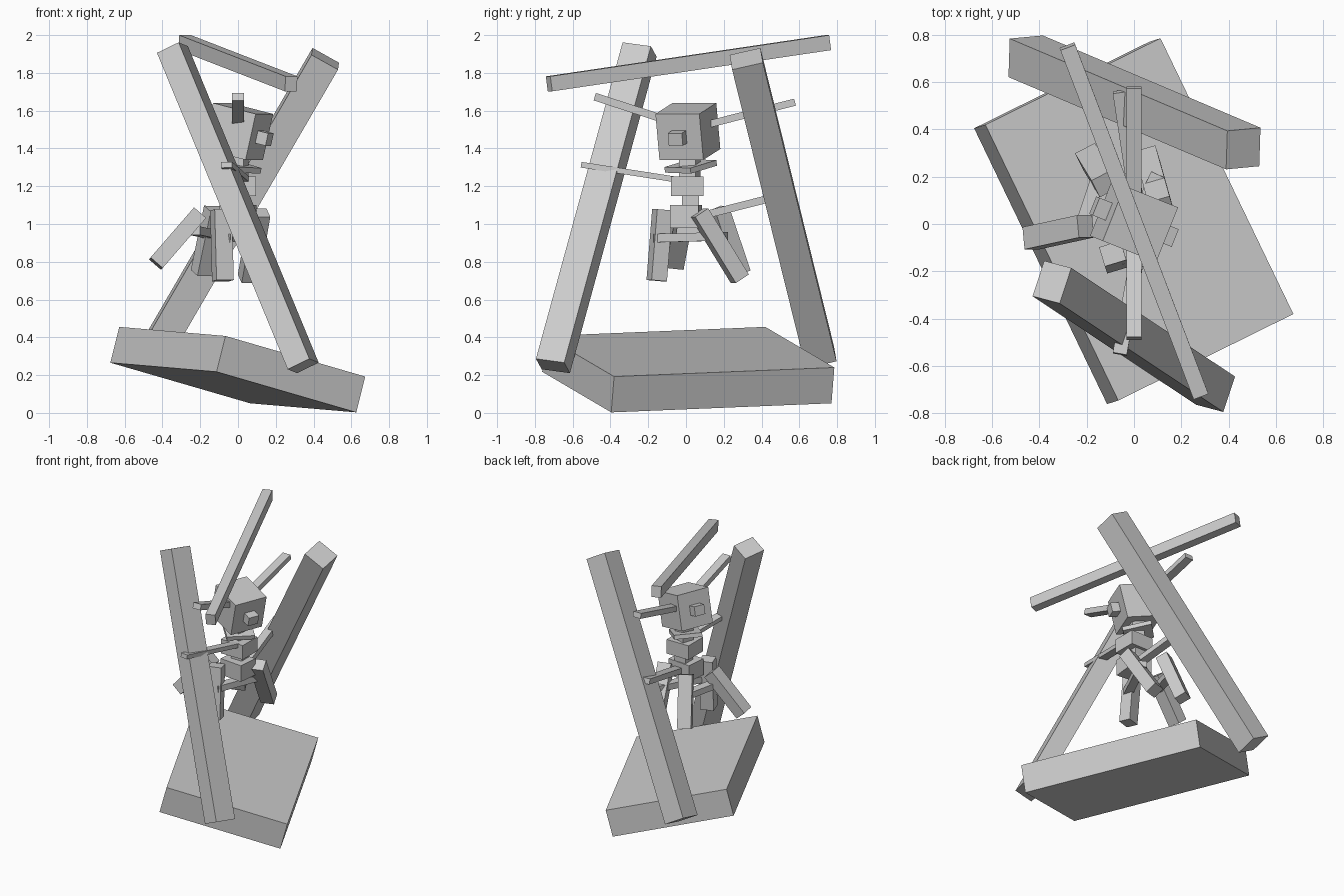
import bpy
from mathutils import Vector, Matrix


def box(name, centre, along, hint, width, thick):
    """Box whose length is the vector 'along'; width runs towards 'hint'."""
    u = Vector(along)
    a = u.normalized()
    h = Vector(hint)
    b = (h - a * h.dot(a)).normalized()
    c = a.cross(b)
    bpy.ops.mesh.primitive_cube_add(size=1)
    ob = bpy.context.object
    ob.name = name
    rot = Matrix((a, b, c)).transposed().to_4x4()
    ob.matrix_world = (Matrix.Translation(Vector(centre)) @ rot
                       @ Matrix.Diagonal((u.length, width, thick, 1)))
    return ob


def bar(name, p, q, hint, width, thick):
    p, q = Vector(p), Vector(q)
    return box(name, (p + q) / 2, q - p, hint, width, thick)


# Tilted base slab
box("base_slab", (-0.001, 0.012, 0.229), (0.562, -1.166, -0.048),
    (0.74, 0.366, -0.215), 0.853, 0.196)

# Two leaning posts and the top beam
box("front_post", (-0.001, -0.475, 1.086), (-0.692, 0.459, 1.675),
    (0.05, 0.149, -0.022), 0.159, 0.131)
box("back_post", (0.002, 0.514, 1.084), (-0.92, 0.39, -1.581),
    (0.005, 0.165, 0.037), 0.167, 0.161)
box("top_beam", (0, 0.013, 1.851), (-0.563, 1.476, 0.218),
    (0.063, 0.023, 0), 0.067, 0.08)

# Cube head with a stub on the front and back faces
head = Vector((0, 0.01, 1.49))
f = Vector((0.904, -0.36, -0.232))
side = (0.093, 0.233, 0)
box("head", head, f * 0.25, side, 0.25, 0.25)
for name, s in (("front_stub", 1), ("back_stub", -1)):
    box(name, head + f * 0.145 * s, f * 0.08, side, 0.08, 0.068)

# Rods from the head
bar("front_head_rod", (0, -0.483, 1.674), (0, -0.04, 1.53), (1, 0, 0), 0.063, 0.041)
bar("back_head_rod", (0, 0.577, 1.645), (0, 0.04, 1.508), (1, 0, 0), 0.063, 0.038)

# Neck, collar and stacked body
box("neck", (0, 0.02, 1.31), (0, 0, 0.14), (0.3, 0.95, 0), 0.09, 0.09)
box("collar", (-0.015, 0.025, 1.305), (0.135, 0.137, -0.005),
    (-0.135, 0.143, 0.042), 0.2, 0.03)
box("chest", (0.005, 0.006, 1.2), (0, 0, 0.105), (0, 1, 0), 0.172, 0.18)
box("waist", (0, 0.025, 1.12), (0, 0, 0.08), (0, 1, 0), 0.09, 0.09)
box("pelvis", (0, 0.0, 1.04), (0, 0, 0.12), (0.1, 1, 0), 0.15, 0.18)

# Arms reaching through the posts
bar("front_arm", (-0.06, -0.55, 1.313), (0.03, -0.05, 1.235), (1, 0, 0), 0.06, 0.03)
bar("back_arm", (-0.06, 0.56, 1.165), (0.02, 0.03, 1.03), (1, 0, 0), 0.06, 0.04)

# Four splayed legs
legs = {
    "left_leg": ((-0.205, -0.01, 1.055), (-0.435, -0.06, 0.79), (0, 1, 0)),
    "front_leg": ((-0.09, -0.125, 1.075), (-0.08, -0.155, 0.70), (1, 0.3, 0)),
    "back_leg": ((-0.12, 0.17, 1.08), (-0.19, 0.285, 0.74), (1, 0.5, 0)),
    "right_leg": ((0.115, 0.07, 1.06), (0.055, 0.285, 0.71), (1, 0.3, 0)),
}
for name, (top, foot, hint) in legs.items():
    bar(name, top, foot, hint, 0.095, 0.085)

# Hip bars joining the legs in pairs
bar("right_hip_bar", (-0.07, -0.16, 0.925), (0.1, 0.21, 0.935), (0, 0, 1), 0.045, 0.06)
bar("left_hip_bar", (-0.23, -0.04, 0.965), (-0.14, 0.23, 0.945), (0, 0, 1), 0.045, 0.06)
